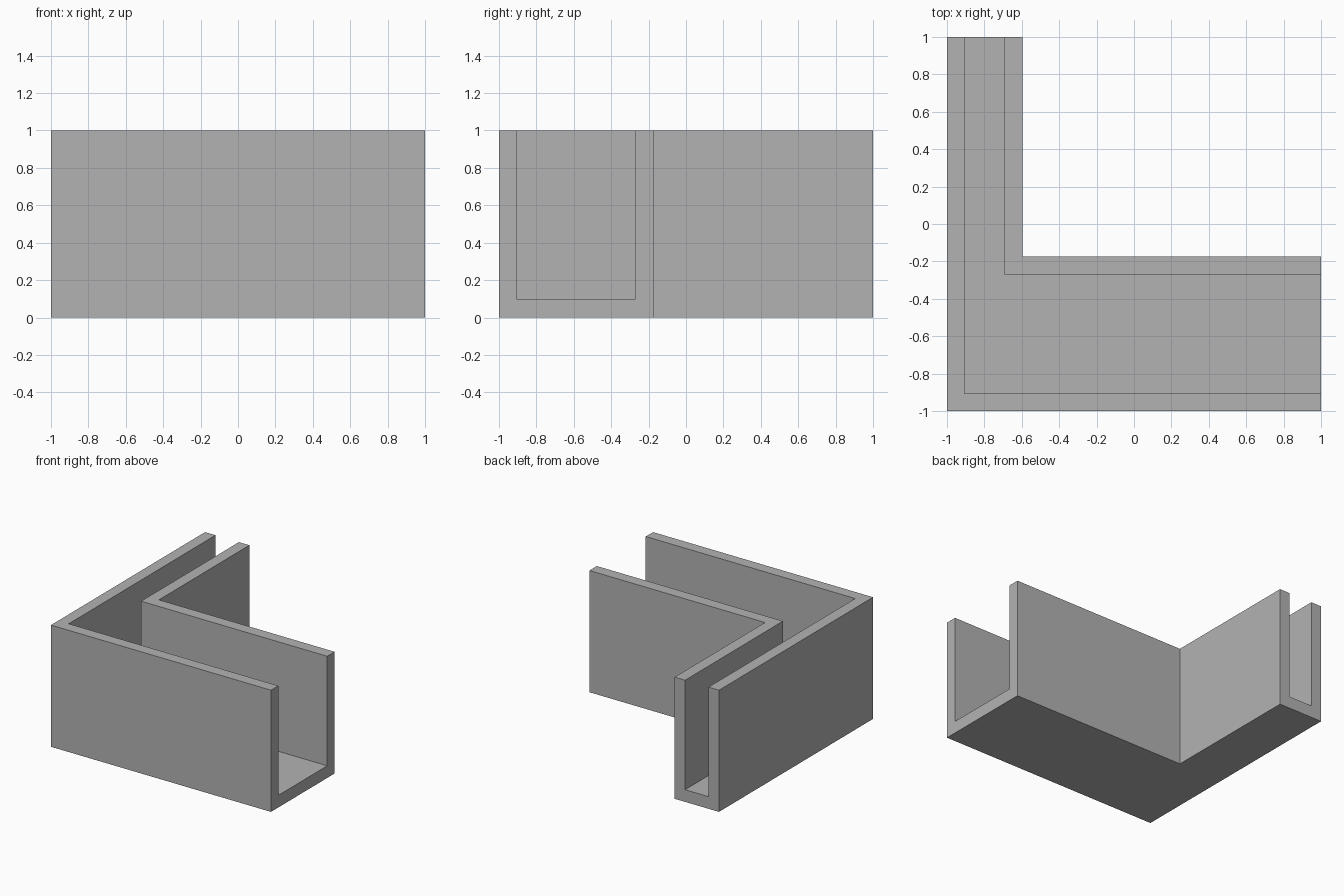
import bpy
import bmesh

cube = bpy.data.objects.get("Cube")
if cube:
    bpy.data.objects.remove(cube, do_unlink=True)

# Plain grey material
grey = bpy.data.materials.new("plain_grey")
grey.use_nodes = True
colour = (0.45, 0.45, 0.45, 1)
grey.diffuse_color = colour
grey.node_tree.nodes["Principled BSDF"].inputs["Base Color"].default_value = colour

# Wall lines in plan: x on the back arm, y on the right arm
OUTER, OUTER_IN = (-1, -1), (-0.905, -0.905)
INNER_IN, INNER = (-0.692, -0.27), (-0.597, -0.174)
FLOOR, TOP = 0.1, 1

# U-shaped channel section, from the outer foot round to the inner foot
section = [(OUTER, 0), (OUTER, TOP), (OUTER_IN, TOP), (OUTER_IN, FLOOR),
           (INNER_IN, FLOOR), (INNER_IN, TOP), (INNER, TOP), (INNER, 0)]

# Sweep the section from the back end, through the mitred corner, to the right end
bm = bmesh.new()
back = [bm.verts.new((x, 1, z)) for (x, y), z in section]
corner = [bm.verts.new((x, y, z)) for (x, y), z in section]
right = [bm.verts.new((1, y, z)) for (x, y), z in section]
for a, b in ((back, corner), (corner, right)):
    for i in range(len(section)):
        j = (i + 1) % len(section)
        bm.faces.new((a[i], a[j], b[j], b[i]))

# Close the cut ends of the walls and floor
bm.faces.new(back)
bm.faces.new(right)
bmesh.ops.recalc_face_normals(bm, faces=bm.faces)

mesh = bpy.data.meshes.new("corner_channel")
bm.to_mesh(mesh)
bm.free()
mesh.materials.append(grey)
channel = bpy.data.objects.new("corner_channel", mesh)
bpy.context.collection.objects.link(channel)
